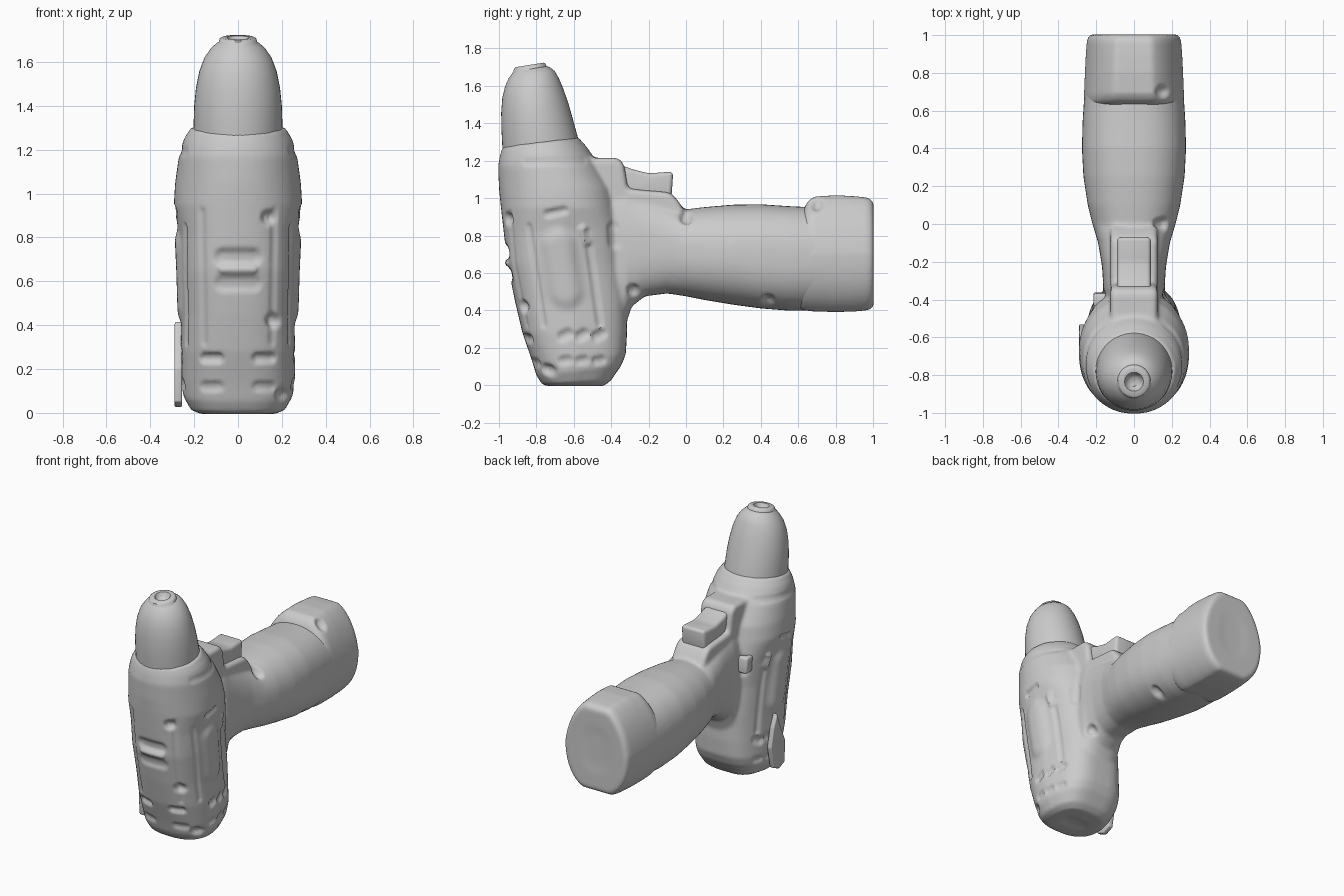
import bpy, bmesh
from math import cos, sin, pi, exp
from mathutils import Vector

if "Cube" in bpy.data.objects:
    bpy.data.objects.remove(bpy.data.objects["Cube"])


def finish(name, bm):
    bmesh.ops.recalc_face_normals(bm, faces=bm.faces)
    me = bpy.data.meshes.new(name)
    bm.to_mesh(me)
    bm.free()
    ob = bpy.data.objects.new(name, me)
    bpy.context.collection.objects.link(ob)
    me.shade_smooth()
    return ob


def loft(name, axis, sections, n=48, flat=1.0, square=0.0):
    """Skin rounded sections: (position, low, high, half width, squareness, tilt, taper of high side)."""
    bm = bmesh.new()
    rings = []
    for pos, lo, hi, hw, sq, tilt, *taper in sections:
        ring = []
        for i in range(n):
            c, s = cos(2 * pi * i / n), sin(2 * pi * i / n)
            e = 2 / (sq + square if taper and s > 0 else sq)
            x = hw * abs(c) ** e * (1 if c > 0 else -1)
            u = min(1, flat * abs(s) ** e) * (1 if s > 0 else -1)
            if taper:
                x *= 1 - taper[0] * max(0, u)
            d = (hi - lo) / 2 * u
            m = (lo + hi) / 2 + d
            ring.append(bm.verts.new((x, m, pos + tilt * d) if axis == 'z' else (x, pos + tilt * d, m)))
        rings.append(ring)
    for a, b in zip(rings, rings[1:]):
        for i in range(n):
            j = (i + 1) % n
            bm.faces.new((a[i], a[j], b[j], b[i]))
    bm.faces.new(rings[0])
    bm.faces.new(rings[-1])
    return finish(name, bm)


def prism(name, profile, x0, x1, bevel=0.0):
    """Extrude a side (y, z) profile across x, with rounded edges."""
    bm = bmesh.new()
    a, b = [[bm.verts.new((x, y, z)) for y, z in profile] for x in (x0, x1)]
    bm.faces.new(a)
    bm.faces.new(b[::-1])
    for i in range(len(a)):
        bm.faces.new((a[i - 1], b[i - 1], b[i], a[i]))
    bmesh.ops.recalc_face_normals(bm, faces=bm.faces)
    if bevel:
        bmesh.ops.bevel(bm, geom=bm.edges[:], offset=bevel, segments=3, profile=0.5, affect='EDGES')
    return finish(name, bm)


def join(main, others):
    bm = bmesh.new()
    for o in [main] + others:
        bm.from_mesh(o.data)
    bm.to_mesh(main.data)
    bm.free()
    for o in others:
        bpy.data.objects.remove(o)


def fuse(ob, voxel, smooth):
    """Merge overlapping volumes into one softened skin."""
    r = ob.modifiers.new('fuse', 'REMESH')
    r.mode, r.voxel_size = 'VOXEL', voxel
    s = ob.modifiers.new('soften', 'SMOOTH')
    s.factor, s.iterations = 0.5, smooth
    dg = bpy.context.evaluated_depsgraph_get()
    me = bpy.data.meshes.new_from_object(ob.evaluated_get(dg))
    ob.modifiers.clear()
    ob.data = me
    me.shade_smooth()


def sculpt(ob, marks):
    """Press (-) or raise (+) capsule marks seen along a direction: (dir, a, b, radius, height)."""
    axes = {'x': (1, 2), 'y': (0, 2), 'z': (0, 1)}
    ob.data.update()
    moves = []
    for v in ob.data.vertices:
        h = 0
        for d, a, b, r, height in marks:
            k = 'xyz'.index(d[1])
            face = v.normal[k] * (-1 if d[0] == '-' else 1)
            if face < 0.25:
                continue
            p = Vector([v.co[i] for i in axes[d[1]]])
            a2, ab = Vector(a), Vector(b) - Vector(a)
            t = max(0, min(1, (p - a2).dot(ab) / ab.length_squared)) if ab.length else 0
            q = (p - a2 - ab * t).length / r
            if q < 2:
                h += height * exp(-q ** 4) * min(1, (face - 0.25) * 4)
        moves.append(v.normal * h)
    for v, m in zip(ob.data.vertices, moves):
        v.co += m


# motor body, tapering down and forward, with a narrower flat back
housing = loft('housing', 'z', [
    (-.005, -.74, -.44, .17, 2.6, 0, .1), (.015, -.77, -.40, .215, 2.6, .06, .12),
    (.08, -.80, -.345, .25, 2.6, .12, .16), (.15, -.825, -.322, .26, 2.6, .06, .18),
    (.28, -.875, -.315, .262, 2.6, 0, .2), (.45, -.915, -.315, .256, 2.6, 0, .2),
    (.65, -.955, -.34, .262, 2.6, 0, .2), (.82, -.975, -.35, .27, 2.4, 0, .15),
    (.95, -.99, -.37, .293, 2.2, 0), (1.05, -1.0, -.39, .287, 2.1, 0), (1.17, -1.005, -.46, .27, 2.1, 0),
    (1.25, -.995, -.53, .247, 2, .1), (1.30, -.98, -.575, .215, 2, .12)], square=.8)
# grip, running back
grip = loft('grip', 'y', [
    (-.6, .2, 1.1, .14, 2.5, 0), (-.33, .3, 1.1, .165, 2.5, 0), (-.29, .42, 1.06, .165, 2.5, 0),
    (-.22, .475, 1.03, .17, 2.5, 0), (-.1, .49, .98, .19, 2.4, 0), (0, .475, .94, .22, 2.3, 0),
    (.1, .455, .952, .245, 2.3, 0), (.25, .43, .965, .268, 2.3, 0), (.4, .41, .967, .276, 2.4, 0),
    (.55, .398, .957, .272, 2.4, 0), (.7, .397, .95, .262, 2.3, 0), (.9, .41, .94, .235, 2.2, 0)])
# raised seat around the trigger
seat = prism('seat', [(-.65, 1.24), (-.5, 1.215), (-.36, 1.215), (-.33, 1.18), (-.31, 1.05), (-.08, 1.03),
                      (-.045, .99), (-.0, .92), (0, .7), (-.65, .7)], -.125, .125, .025)
join(housing, [grip, seat])
fuse(housing, .012, 6)

marks = []
# screw holes on the right half
for d, p in (('-y', (.14, .89)), ('-y', (.16, .42)), ('-y', (.205, .08)), ('+x', (0, .895)),
             ('+x', (.44, .45)), ('+x', (-.28, .505))):
    marks.append((d, p, p, .03, -.025))
# front label recess, slot and bar
marks += [('-y', (-.07, .71), (.07, .71), .036, -.018), ('-y', (-.07, .655), (.07, .655), .018, .012),
          ('-y', (-.07, .59), (.07, .59), .034, -.012)]
for s in (-1, 1):
    d = '+x' if s > 0 else '-x'
    # long front panel edges and lower front vents
    marks += [('-y', (s * .165, .92), (s * .155, .32), .014, -.006),
              ('-y', (s * .09, .25), (s * .15, .25), .022, -.018),
              ('-y', (s * .09, .12), (s * .15, .12), .022, -.010)]
    # side seams, bulging side panel and thumb slot
    marks += [(d, (-.84, .85), (-.76, .32), .014, -.008), (d, (-.53, .82), (-.46, .33), .018, -.010),
              (d, (-.68, .75), (-.64, .5), .08, .020), (d, (-.74, .915), (-.65, .935), .02, -.014),
              (d, (-.55, .83), (-.53, .77), .026, .016), (d, (-.39, .84), (-.385, .76), .03, -.010)]
    # two rows of side vents
    for y in (-.66, -.57, -.48):
        marks += [(d, (y, .26), (y + .03, .275), .026, -.016), (d, (y, .13), (y + .03, .135), .022, -.012)]
    # soft rib near the collar
    marks.append((d, (-.85, 1.19), (-.55, 1.2), .02, -.005))
# shallow dent on the underside
marks.append(('-z', (-.04, -.6), (.04, -.6), .05, -.008))
sculpt(housing, marks)

# chuck with tip ring and bore
chuck = loft('chuck', 'z', [
    (1.2, -.97, -.56, .2, 2, .12), (1.3, -.982, -.578, .203, 2, .12), (1.4, -.987, -.605, .2, 2, .12),
    (1.48, -.988, -.628, .192, 2, .13), (1.56, -.982, -.655, .176, 2, .14), (1.62, -.967, -.68, .153, 2, .15),
    (1.66, -.948, -.702, .125, 2, .16), (1.685, -.928, -.73, .098, 2, .16), (1.69, -.922, -.745, .088, 2, .16),
    (1.706, -.92, -.752, .084, 2, .16), (1.712, -.91, -.762, .075, 2, .16), (1.712, -.885, -.785, .05, 2, .16),
    (1.69, -.875, -.795, .04, 2, .16), (1.675, -.86, -.81, .022, 2, .16)])

# foot cap at the end of the grip, narrower towards its flat top
cap = loft('foot_cap', 'y', [
    (.61, .44, .92, .22, 2.3, .06, .1), (.622, .42, .96, .25, 2.3, .06, .12), (.64, .402, .988, .263, 2.3, .06, .14),
    (.68, .395, 1.008, .265, 2.3, .03, .15), (.8, .391, 1.015, .26, 2.3, 0, .17), (.9, .394, 1.01, .255, 2.3, 0, .18),
    (.965, .40, 1.003, .25, 2.3, 0, .18), (.99, .408, .992, .243, 2.3, 0, .18), (1.003, .425, .97, .228, 2.3, 0, .18)],
    n=64, flat=1.08)
fuse(cap, .012, 3)
sculpt(cap, [('+z', (.15, .7), (.15, .7), .03, -.025), ('+y', (0, .75), (0, .65), .1, -.004)])

# trigger
prism('trigger', [(-.355, 1.18), (-.345, 1.0), (-.08, .97), (-.068, 1.142), (-.2, 1.132),
                  (-.29, 1.155)], -.09, .09, .022)

# direction button on the left side
prism('direction_button', [(-.44, .87), (-.37, .87), (-.36, .76), (-.43, .76)], -.215, -.1, .015)

# thin clip plate on the lower left side
prism('clip_plate', [(-.68, .05), (-.62, .025), (-.56, .05), (-.53, .2), (-.56, .33), (-.6, .42), (-.63, .33),
                     (-.69, .2)], -.29, -.255, .008)

for ob in bpy.context.collection.objects:
    ob.select_set(True)
    bpy.context.view_layer.objects.active = ob
bpy.ops.object.shade_smooth_by_angle(angle=.8)
